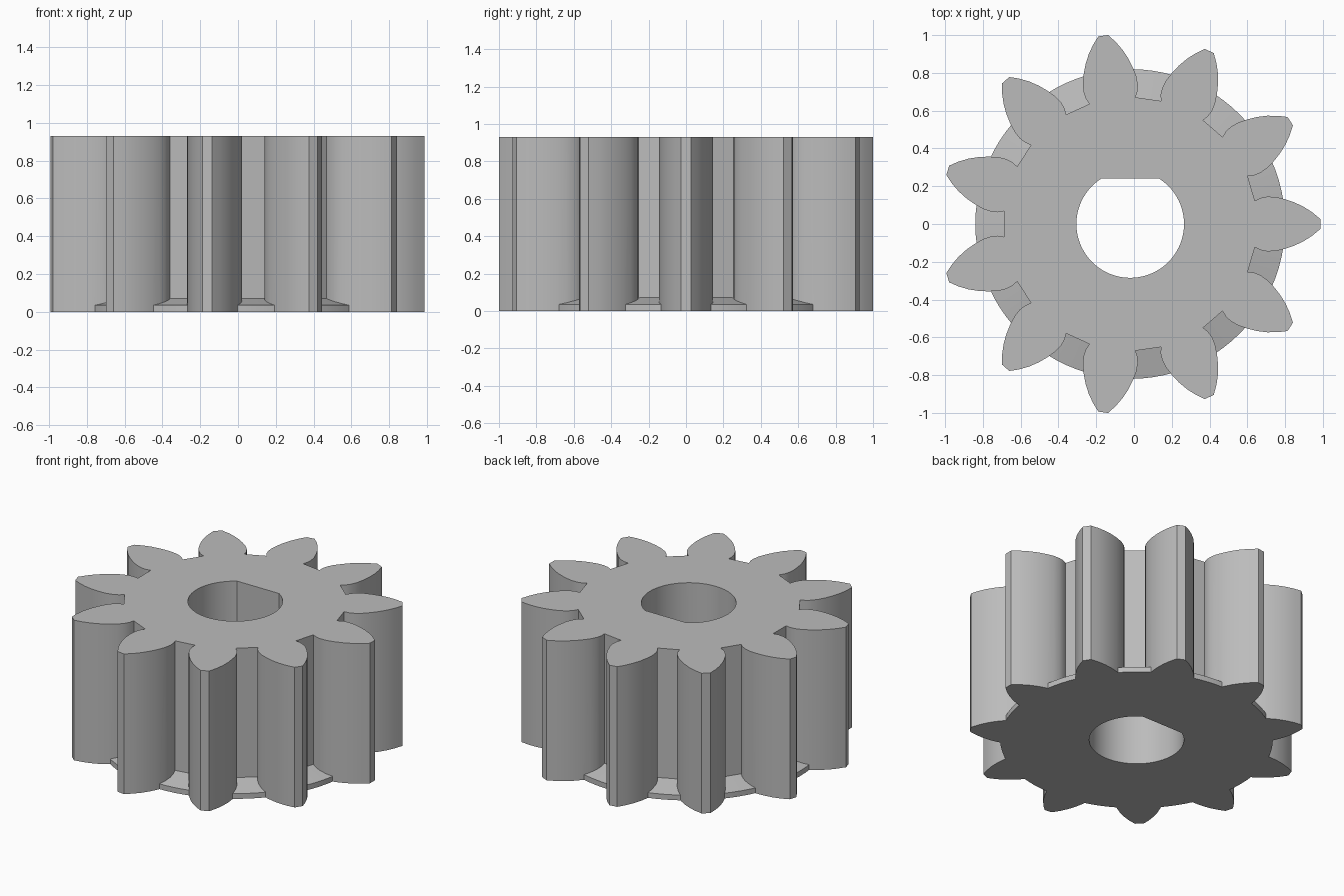
import bpy
import bmesh
from math import radians, cos, sin, asin, pi, tau

old = bpy.data.objects.get("Cube")
if old:
    bpy.data.objects.remove(old, do_unlink=True)

CENTRE_X = -0.02
HEIGHT = 0.93
TEETH = 11

grey = bpy.data.materials.new("plain grey")
grey.use_nodes = True
colour = (0.5, 0.5, 0.5, 1)
grey.diffuse_color = colour
grey.node_tree.nodes["Principled BSDF"].inputs["Base Color"].default_value = colour


def loft(name, rings):
    """Closed solid through stacked outlines, each a list of (x, y, z)."""
    bm = bmesh.new()
    loops = [[bm.verts.new((x + CENTRE_X, y, z)) for x, y, z in ring] for ring in rings]
    count = len(loops[0])
    for low, high in zip(loops, loops[1:]):
        for i in range(count):
            j = (i + 1) % count
            bm.faces.new((low[i], low[j], high[j], high[i]))
    bm.faces.new(loops[0][::-1])
    bm.faces.new(loops[-1])
    bmesh.ops.recalc_face_normals(bm, faces=bm.faces)
    mesh = bpy.data.meshes.new(name)
    bm.to_mesh(mesh)
    bm.free()
    mesh.materials.append(grey)
    obj = bpy.data.objects.new(name, mesh)
    bpy.context.collection.objects.link(obj)
    return obj


def prism(name, outline, bottom, top):
    return loft(name, [[(x, y, z) for x, y in outline] for z in (bottom, top)])


def circle(radius, z, steps=88):
    return [(radius * cos(tau * i / steps), radius * sin(tau * i / steps), z)
            for i in range(steps)]


# Gear body: one tooth flank, mirrored and repeated around the axis
flank = [(0.66, 0.123), (0.69, 0.138), (0.725, 0.145), (0.77, 0.143), (0.82, 0.131),
         (0.87, 0.114), (0.92, 0.09), (0.965, 0.061), (1.007, 0.026)]
tooth = [(x, -y) for x, y in flank] + flank[::-1]
outline = []
for k in range(TEETH):
    a = tau * k / TEETH
    outline += [(x * cos(a) - y * sin(a), x * sin(a) + y * cos(a)) for x, y in tooth]
gear = prism("gear", outline, 0, HEIGHT)

# Base flange with a sloping top, filling the gaps between teeth
flange = loft("base_flange", [circle(0.82, 0), circle(0.82, 0.035), circle(0.62, 0.083)])

# D-shaped shaft bore, flat towards the back
bore_radius, flat_y = 0.285, 0.24
start = pi - asin(flat_y / bore_radius)
sweep = pi + 2 * asin(flat_y / bore_radius)
bore_outline = [(bore_radius * cos(start + sweep * i / 64),
                 bore_radius * sin(start + sweep * i / 64)) for i in range(65)]
bore = prism("shaft_bore", bore_outline, -0.2, HEIGHT + 0.2)

# Combine into one solid
bpy.ops.object.select_all(action="DESELECT")
bpy.context.view_layer.objects.active = gear
gear.select_set(True)
for tool, operation in ((flange, "UNION"), (bore, "DIFFERENCE")):
    mod = gear.modifiers.new(tool.name, "BOOLEAN")
    mod.operation = operation
    mod.solver = "EXACT"
    mod.object = tool
    bpy.ops.object.modifier_apply(modifier=mod.name)
    bpy.data.objects.remove(tool, do_unlink=True)

bpy.ops.object.shade_smooth_by_angle(angle=radians(25))
